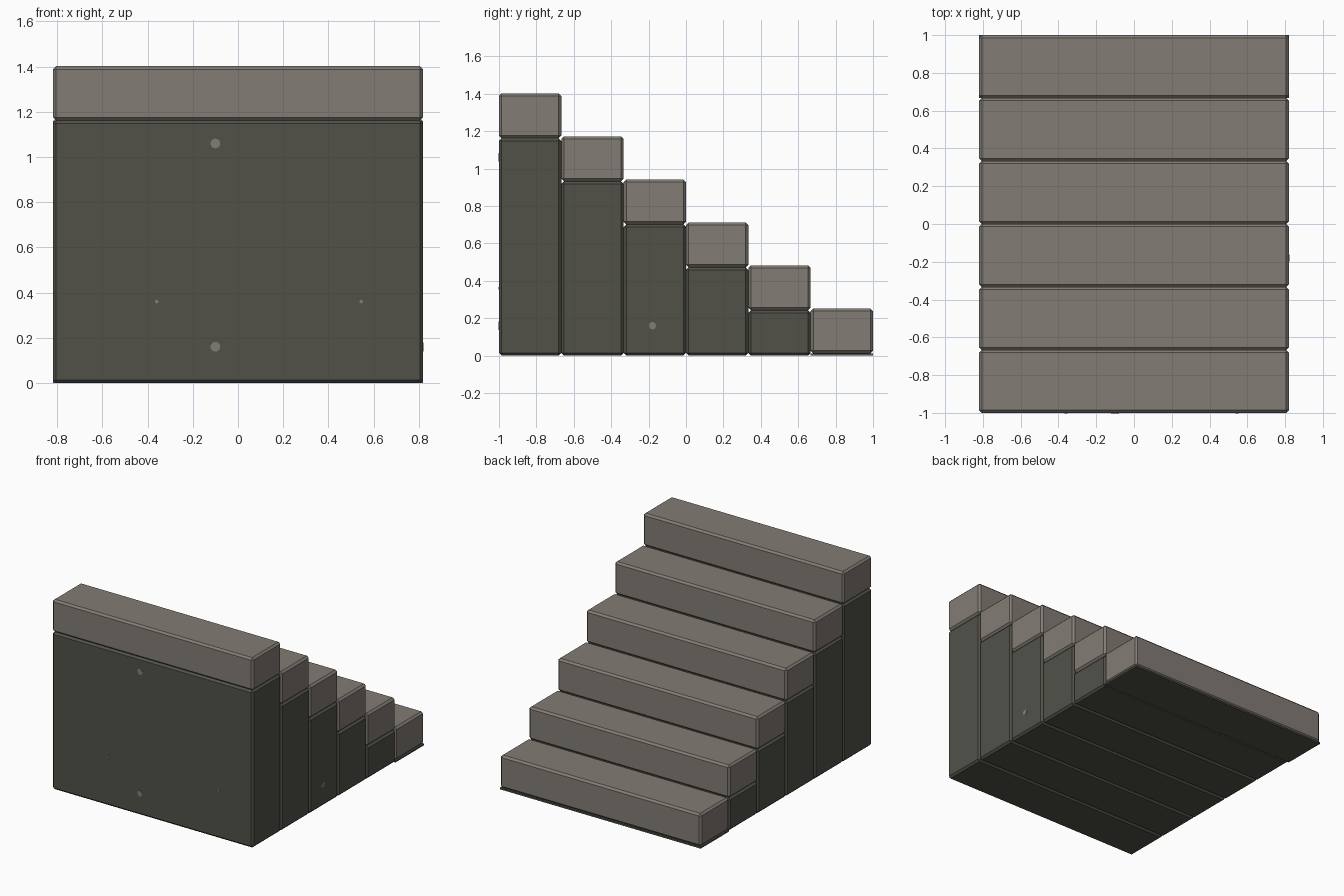
import bpy
import math
from mathutils import Vector

old = bpy.data.objects.get("Cube")
if old:
    bpy.data.objects.remove(old, do_unlink=True)


def material(name, rgb):
    mat = bpy.data.materials.new(name)
    mat.use_nodes = True
    mat.diffuse_color = (*rgb, 1)
    mat.node_tree.nodes["Principled BSDF"].inputs["Base Color"].default_value = (*rgb, 1)
    return mat


stone = material("warm grey stone", (0.224, 0.2, 0.175))
dark = material("dark olive stone", (0.082, 0.083, 0.066))

STEPS = 6
HALF_WIDTH = 0.82
DEPTH = 2 / STEPS
RISE = 0.23
TREAD = 0.24
BASE = 0.012
BEVEL = 0.014


def block(name, y0, y1, z0, z1, mat, bevel=BEVEL):
    """Full-width box with chamfered edges."""
    bpy.ops.mesh.primitive_cube_add(size=1, location=(0, (y0 + y1) / 2, (z0 + z1) / 2))
    obj = bpy.context.object
    obj.name = name
    obj.scale = (2 * HALF_WIDTH, y1 - y0, z1 - z0)
    bpy.ops.object.transform_apply(location=False, rotation=False, scale=True)
    obj.data.materials.append(mat)
    if bevel:
        mod = obj.modifiers.new("chamfer", "BEVEL")
        mod.width = bevel
        mod.segments = 1
    return obj


# Steps: light tread blocks on dark support blocks, lowest at the back
for i in range(STEPS):
    y1 = 1 - i * DEPTH
    y0 = y1 - DEPTH
    z = BASE + i * RISE
    block(f"tread_{i + 1}", y0, y1, z, z + TREAD, stone)
    if i:
        block(f"support_{i + 1}", y0, y1, 0, z, dark)

# Thin dark sole under the lowest step
block("lowest_step_sole", 1 - DEPTH, 1, 0, BASE, dark, bevel=0)


def speck(name, pos, normal, radius):
    """Small light stone fleck set on a face."""
    bpy.ops.mesh.primitive_cylinder_add(vertices=10, radius=radius, depth=0.004, location=pos)
    obj = bpy.context.object
    obj.name = name
    obj.rotation_euler = Vector(normal).to_track_quat("Z", "Y").to_euler()
    obj.data.materials.append(stone)


# Flecks on the front wall and the left side
for n, (x, z, r) in enumerate([(-0.1, 1.06, 0.022), (-0.1, 0.16, 0.022),
                               (-0.36, 0.36, 0.008), (0.545, 0.36, 0.008)]):
    speck(f"front_fleck_{n + 1}", (x, -1, z), (0, -1, 0), r)
speck("left_side_fleck", (HALF_WIDTH, -0.18, 0.16), (1, 0, 0), 0.02)
